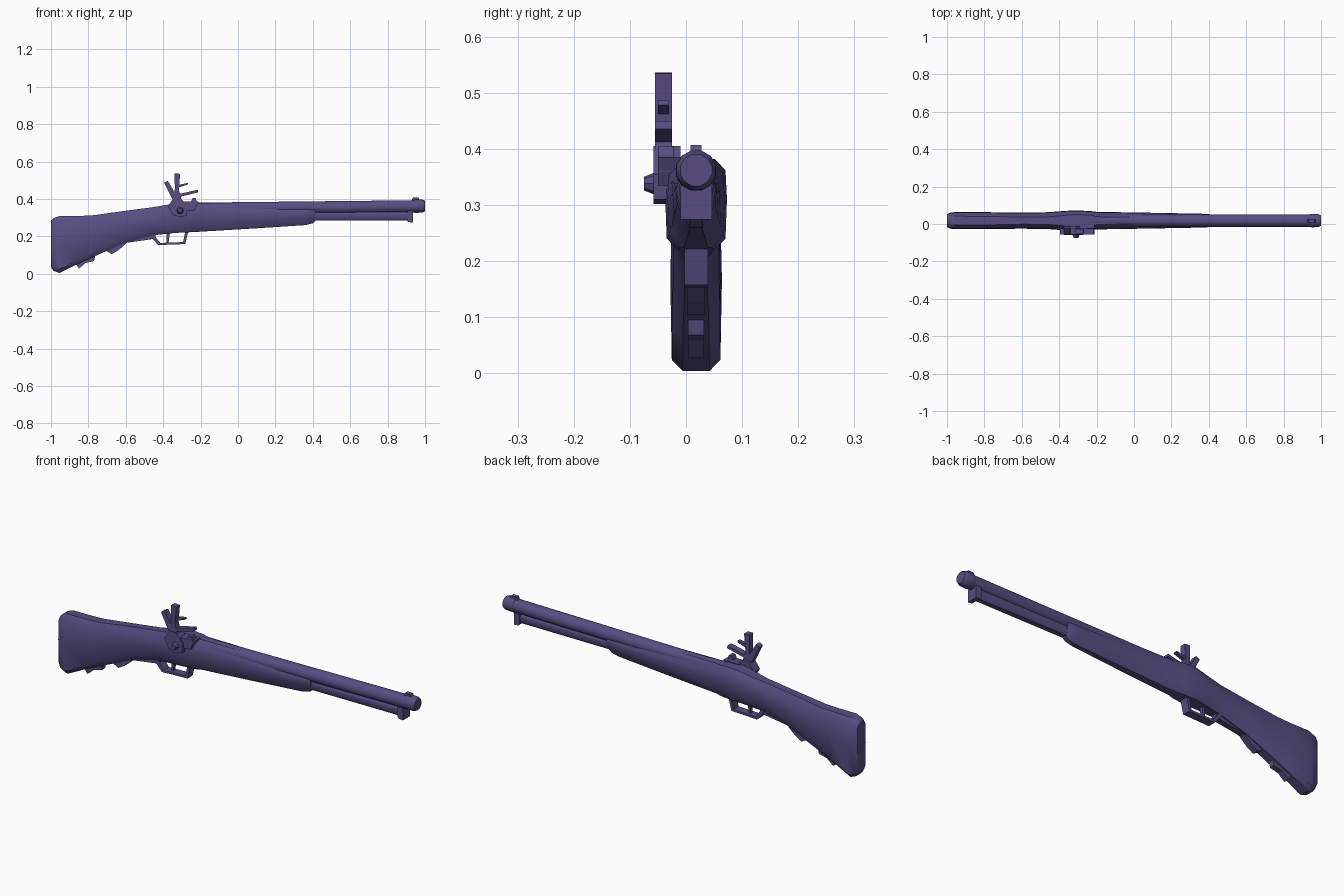
import bpy, bmesh, math
from mathutils import Vector

purple = bpy.data.materials.new("muted purple")
purple.diffuse_color = (0.095, 0.075, 0.225, 1)
CY = 0.018  # y of the weapon's long axis


def finish(name, bm, smooth=None):
    bmesh.ops.recalc_face_normals(bm, faces=bm.faces)
    me = bpy.data.meshes.new(name)
    bm.to_mesh(me)
    bm.free()
    me.materials.append(purple)
    ob = bpy.data.objects.new(name, me)
    bpy.context.collection.objects.link(ob)
    if smooth:
        bpy.ops.object.select_all(action='DESELECT')
        ob.select_set(True)
        bpy.context.view_layer.objects.active = ob
        bpy.ops.object.shade_smooth_by_angle(angle=math.radians(smooth))
    return ob


def loft(name, rings, smooth=40):
    bm = bmesh.new()
    vs = [[bm.verts.new(p) for p in r] for r in rings]
    n = len(vs[0])
    for a, b in zip(vs, vs[1:]):
        for i in range(n):
            bm.faces.new((a[i], a[(i + 1) % n], b[(i + 1) % n], b[i]))
    bm.faces.new(vs[0])
    bm.faces.new(vs[-1])
    return finish(name, bm, smooth)


def stock_ring(x, zb, zt, hw, cy, ch, y=CY):
    # chamfered outline: cy/ch are chamfer width and height
    m = (zb + zt) / 2 + 0.01
    half = [(hw - cy, zb), (hw - cy * 0.12, zb + ch), (hw, m),
            (hw - cy * 0.12, zt - ch), (hw - cy, zt)]
    return [(x, y + a, z) for a, z in half] + [(x, y - a, z) for a, z in half[::-1]]


def plate(name, pts, y0, y1):
    # profile in x,z extruded along y
    bm = bmesh.new()
    f = bm.faces.new([bm.verts.new((x, y0, z)) for x, z in pts])
    r = bmesh.ops.extrude_face_region(bm, geom=[f])
    bmesh.ops.translate(bm, vec=(0, y1 - y0, 0),
                        verts=[v for v in r['geom'] if isinstance(v, bmesh.types.BMVert)])
    return finish(name, bm)


def bar(name, p, q, w0, w1, y0, y1):
    # straight tapered bar between two x,z points
    a, b = Vector(p), Vector(q)
    d = (b - a).normalized()
    n = Vector((-d.y, d.x))
    return plate(name, [a + n * w0 / 2, b + n * w1 / 2, b - n * w1 / 2, a - n * w0 / 2], y0, y1)


def circle_ring(x, z, r, n=12):
    return [(x, CY + r * math.cos(math.tau * (i + .5) / n),
             z + r * math.sin(math.tau * (i + .5) / n)) for i in range(n)]


# Stock: butt, wrist, lock section and fore-end
loft("stock", [stock_ring(*s) for s in [
    (-1.0, 0.035, 0.285, 0.034, 0.018, 0.02),
    (-0.985, 0.015, 0.298, 0.042, 0.02, 0.02),
    (-0.955, 0.004, 0.308, 0.046, 0.022, 0.02),
    (-0.85, 0.056, 0.309, 0.045, 0.022, 0.025),
    (-0.78, 0.088, 0.312, 0.045, 0.022, 0.03),
    (-0.6, 0.166, 0.337, 0.043, 0.024, 0.035),
    (-0.46, 0.205, 0.355, 0.045, 0.025, 0.035),
    (-0.37, 0.215, 0.370, 0.052, 0.024, 0.03),
    (-0.31, 0.220, 0.382, 0.055, 0.022, 0.02),
    (-0.23, 0.223, 0.380, 0.051, 0.022, 0.025),
    (-0.2, 0.225, 0.378, 0.047, 0.026, 0.035),
    (0.1, 0.243, 0.378, 0.042, 0.026, 0.04),
    (0.36, 0.260, 0.378, 0.037, 0.026, 0.04),
    (0.40, 0.270, 0.375, 0.035, 0.024, 0.035),
    (0.415, 0.285, 0.365, 0.030, 0.02, 0.025)]])

# Barrel and muzzle band
loft("barrel", [circle_ring(-0.26, 0.347, 0.034), circle_ring(0.95, 0.360, 0.034)])
loft("muzzle_band", [circle_ring(0.94, 0.361, 0.035), circle_ring(0.95, 0.361, 0.037),
                     circle_ring(0.985, 0.362, 0.036), circle_ring(1.0, 0.362, 0.029)], 30)
plate("front_sight", [(0.925, 0.385), (0.935, 0.407), (0.965, 0.407), (0.975, 0.385)],
      CY - 0.01, CY + 0.01)

# Ramrod rail under the barrel
loft("ramrod_rail", [stock_ring(0.38, 0.284, 0.335, 0.024, 0.01, 0.012),
                     stock_ring(0.92, 0.284, 0.335, 0.022, 0.01, 0.012)])
plate("ramrod_end", [(0.905, 0.283), (0.912, 0.276), (0.935, 0.274), (0.935, 0.335), (0.905, 0.335)],
      CY - 0.028, CY + 0.028)

# Trigger guard, trigger and butt tabs
G0, G1 = CY - 0.021, CY + 0.021
bar("guard_tail", (-0.60, 0.175), (-0.44, 0.198), 0.02, 0.02, G0 + .006, G1 - .006)
bar("guard_rear", (-0.46, 0.205), (-0.42, 0.158), 0.018, 0.016, G0, G1)
bar("guard_bottom", (-0.425, 0.159), (-0.285, 0.164), 0.011, 0.011, G0, G1)
bar("guard_front", (-0.289, 0.159), (-0.273, 0.23), 0.013, 0.016, G0, G1)
bar("trigger", (-0.372, 0.235), (-0.377, 0.160), 0.02, 0.009, CY - 0.008, CY + 0.008)
plate("butt_tab_rear", [(-0.87, 0.055), (-0.85, 0.027), (-0.815, 0.058), (-0.77, 0.068), (-0.76, 0.11)],
      CY - 0.014, CY + 0.014)
plate("butt_tab_front", [(-0.71, 0.125), (-0.675, 0.105), (-0.64, 0.125), (-0.60, 0.16), (-0.6, 0.18)],
      CY - 0.016, CY + 0.016)

# Flint lock on the front side
plate("lock_body", [(-0.375, 0.36), (-0.35, 0.315), (-0.31, 0.302), (-0.275, 0.31), (-0.27, 0.355),
                    (-0.29, 0.385), (-0.31, 0.405), (-0.345, 0.405)], -0.058, -0.01)
plate("flash_pan", [(-0.30, 0.385), (-0.28, 0.335), (-0.235, 0.335), (-0.21, 0.385)], -0.05, 0.0)
bm = bmesh.new()
bmesh.ops.create_cone(bm, cap_ends=True, segments=8, radius1=0.024, radius2=0.012, depth=0.03)
for v in bm.verts:
    x, y, z = v.co
    v.co = (x - 0.31, -0.060 - z, y + 0.338)
finish("lock_screw", bm)
H0, H1 = -0.055, -0.025
bar("hammer_neck", (-0.325, 0.39), (-0.328, 0.45), 0.05, 0.022, H0, H1)
bar("hammer_post", (-0.328, 0.43), (-0.324, 0.535), 0.019, 0.03, H0, H1)
bar("hammer_spur", (-0.335, 0.40), (-0.385, 0.492), 0.03, 0.022, H0, H1)
bar("frizzen", (-0.33, 0.415), (-0.214, 0.442), 0.016, 0.014, H0, H1)
bar("flint", (-0.325, 0.466), (-0.268, 0.482), 0.014, 0.008, -0.05, -0.03)
plate("rear_peg", [(-0.25, 0.36), (-0.25, 0.39), (-0.243, 0.404), (-0.226, 0.404), (-0.222, 0.39),
                   (-0.222, 0.36)], -0.05, -0.022)
